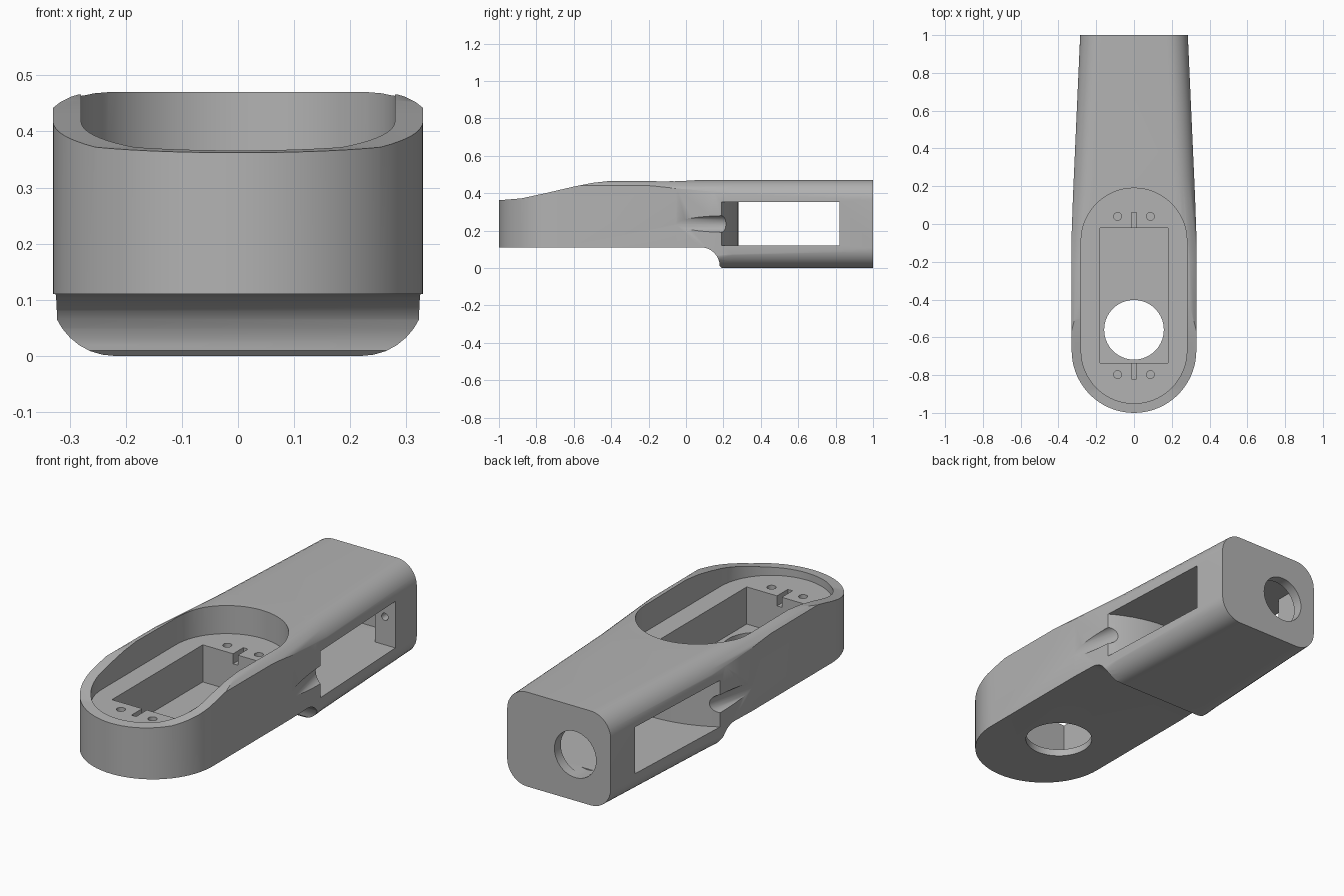
import bpy, bmesh, math
from mathutils import Vector

cube = bpy.data.objects.get("Cube")
if cube:
    bpy.data.objects.remove(cube, do_unlink=True)

grey = bpy.data.materials.new("plain_grey")
grey.use_nodes = True
grey.diffuse_color = (0.45, 0.45, 0.45, 1)
grey.node_tree.nodes["Principled BSDF"].inputs["Base Color"].default_value = (0.45, 0.45, 0.45, 1)


def loft(name, rings):
    """Closed solid through rings that share a point count."""
    bm = bmesh.new()
    loops = [[bm.verts.new(p) for p in ring] for ring in rings]
    n = len(loops[0])
    for a, b in zip(loops, loops[1:]):
        for i in range(n):
            j = (i + 1) % n
            bm.faces.new((a[i], a[j], b[j], b[i]))
    bm.faces.new(loops[0])
    bm.faces.new(loops[-1])
    bmesh.ops.recalc_face_normals(bm, faces=bm.faces)
    mesh = bpy.data.meshes.new(name)
    bm.to_mesh(mesh)
    bm.free()
    mesh.materials.append(grey)
    ob = bpy.data.objects.new(name, mesh)
    bpy.context.collection.objects.link(ob)
    return ob


def arc(cx, cy, r, start, end, n=12):
    steps = [math.radians(start + (end - start) * i / n) for i in range(n + 1)]
    return [(cx + r * math.cos(a), cy + r * math.sin(a)) for a in steps]


def plan(name, pts, z0, z1):
    return loft(name, [[(x, y, z) for x, y in pts] for z in (z0, z1)])


def box(name, x0, x1, y0, y1, z0, z1):
    return plan(name, [(x0, y0), (x1, y0), (x1, y1), (x0, y1)], z0, z1)


def rod(name, a, b, r, n=32):
    a, b = Vector(a), Vector(b)
    turn = (b - a).to_track_quat('Z', 'Y')
    circle = [turn @ Vector((x, y, 0)) for x, y in arc(0, 0, r, 0, 360, n)[:-1]]
    return loft(name, [[p + c for p in circle] for c in (a, b)])


def combine(target, tool, operation='DIFFERENCE'):
    mod = target.modifiers.new("cut", 'BOOLEAN')
    mod.operation, mod.solver, mod.object = operation, 'EXACT', tool
    graph = bpy.context.evaluated_depsgraph_get()
    mesh = bpy.data.meshes.new_from_object(target.evaluated_get(graph))
    target.modifiers.clear()
    target.data = mesh
    bpy.data.objects.remove(tool, do_unlink=True)


def section(y, half, r=0.11, top=0.47):
    """Rounded rectangle across the arm at depth y."""
    w = half - r
    pts = (arc(w, top - r, r, 0, 90, 8) + arc(-w, top - r, r, 90, 180, 8)
           + arc(-w, r, r, 180, 270, 8) + arc(w, r, r, 270, 360, 8))
    return [(x, y, z) for x, z in pts]


# Arm body: plan outline, trimmed by the side profile and the rounded section
outline = arc(0, -0.67, 0.33, 180, 360, 36) + [
    (0.33, -0.05), (0.323, 0.15), (0.285, 1), (-0.285, 1), (-0.323, 0.15), (-0.33, -0.05)]
body = plan("arm_body", outline, -0.1, 0.6)

top_edge = [(1.1, 0.47), (0.05, 0.47), (-0.1, 0.463), (-0.4, 0.466), (-0.5, 0.455),
            (-0.6, 0.435), (-0.75, 0.4), (-0.88, 0.372), (-1, 0.362), (-1.1, 0.36)]
bottom_edge = [(-1.1, 0.11)] + arc(0.08, 0.01, 0.1, 90, 0, 8) + [(0.19, 0), (1.1, 0)]
profile = top_edge + bottom_edge
combine(body, loft("side_profile", [[(x, y, z) for y, z in profile] for x in (-0.5, 0.5)]),
        'INTERSECT')
combine(body, loft("rounding", [section(-1.1, 0.37), section(-0.2, 0.365), section(0.25, 0.325),
                                section(1.1, 0.28)]), 'INTERSECT')

# Rounded recess in the top, with the deep rectangular pocket below it
recess = arc(0, -0.67, 0.28, 180, 360, 32) + arc(0, -0.09, 0.28, 0, 180, 32)
combine(body, plan("recess", recess, 0.33, 0.7))
combine(body, box("pocket", -0.18, 0.18, -0.735, -0.02, 0.145, 0.5))
combine(body, rod("floor_hole", (0, -0.56, 0), (0, -0.56, 0.25), 0.158, 40))

# Screw holes and wire notches on the ledge
for y in (0.04, -0.797):
    for x in (-0.087, 0.087):
        combine(body, rod("screw_hole", (x, y, 0.24), (x, y, 0.4), 0.021, 16))
for y0, y1 in ((-0.03, 0.06), (-0.82, -0.725)):
    combine(body, box("wire_notch", -0.013, 0.013, y0, y1, 0.28, 0.4))

# Side window through the arm, with a bowed front wall
window = [(0.5, 0.82), (-0.5, 0.82)] + arc(0, -0.34, 0.62, 130, 50, 20)
combine(body, plan("window", window, 0.12, 0.352))
combine(body, box("inner_chamber", -0.215, 0.18, 0.8, 0.95, 0.12, 0.352))
combine(body, rod("back_hole", (-0.09, 0.9, 0.23), (-0.09, 1.1, 0.23), 0.115, 40))
combine(body, rod("chamber_screw_hole", (0.235, 0.78, 0.26), (0.235, 0.9, 0.26), 0.018, 16))

# Cable grooves running from the window out along both sides
for s in (-1, 1):
    combine(body, rod("cable_groove", (s * 0.385, -0.1, 0.235), (s * 0.3, 0.34, 0.235), 0.045))

bpy.ops.object.select_all(action='DESELECT')
body.select_set(True)
bpy.context.view_layer.objects.active = body
bpy.ops.object.shade_smooth_by_angle(angle=math.radians(30))
